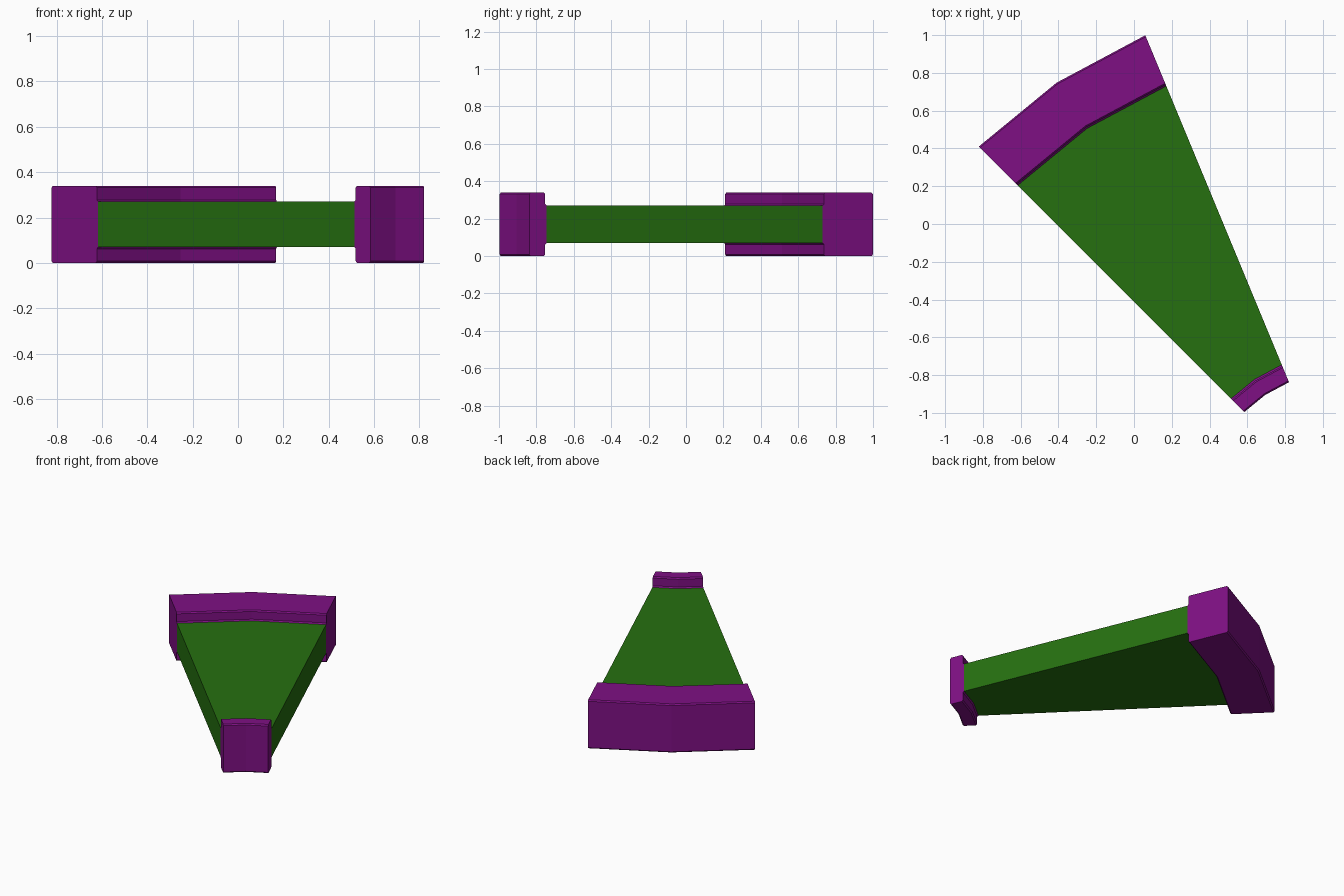
import bpy
import bmesh
from math import radians, cos, sin

cube = bpy.data.objects.get("Cube")
if cube:
    bpy.data.objects.remove(cube)

CENTRE = (1.10, -1.512)          # axis the ring segment is swept around
ANGLES = (112.5, 123.75, 135)    # two flat facets
MID, RIM, WEB = 0.17, 0.17, 0.10  # mid height, half heights of flange and web
C = 0.008                        # chamfer and fillet size


def material(name, color):
    mat = bpy.data.materials.new(name)
    mat.use_nodes = True
    mat.diffuse_color = color
    mat.node_tree.nodes["Principled BSDF"].inputs["Base Color"].default_value = color
    return mat


def sweep(name, profile, mat):
    """Sweep a closed (radius, height) profile around the axis and cap the ends."""
    bm = bmesh.new()
    rings = []
    for a in map(radians, ANGLES):
        rings.append([bm.verts.new((CENTRE[0] + r * cos(a), CENTRE[1] + r * sin(a), z))
                      for r, z in profile])
    n = len(profile)
    for a, b in zip(rings, rings[1:]):
        for i in range(n):
            j = (i + 1) % n
            bm.faces.new((a[i], a[j], b[j], b[i]))
    bm.faces.new(rings[0])
    bm.faces.new(rings[-1])
    bmesh.ops.recalc_face_normals(bm, faces=bm.faces)
    mesh = bpy.data.meshes.new(name)
    bm.to_mesh(mesh)
    bm.free()
    mesh.materials.append(mat)
    obj = bpy.data.objects.new(name, mesh)
    bpy.context.collection.objects.link(obj)
    return obj


def flange_profile(free, wall):
    """Chamfered flange, with a small fillet where its wall meets the web."""
    s = 1 if wall > free else -1
    upper = [(free, RIM - C), (free + s * C, RIM), (wall - s * C, RIM),
             (wall, RIM - C), (wall, WEB + C), (wall + s * C, WEB)]
    return ([(r, MID + z) for r, z in upper] +
            [(r, MID - z) for r, z in reversed(upper)])


purple = material("purple", (0.21, 0.005, 0.23, 1))
green = material("green", (0.019, 0.16, 0.005, 1))

# Thick outer flange and thin inner flange
sweep("outer_flange", flange_profile(2.718, 2.435), purple)
sweep("inner_flange", flange_profile(0.73, 0.822), purple)

# Flat web joining the two flanges
inner, outer = 0.822 + C, 2.435 - C
sweep("web", [(inner, MID - WEB), (outer, MID - WEB),
              (outer, MID + WEB), (inner, MID + WEB)], green)
